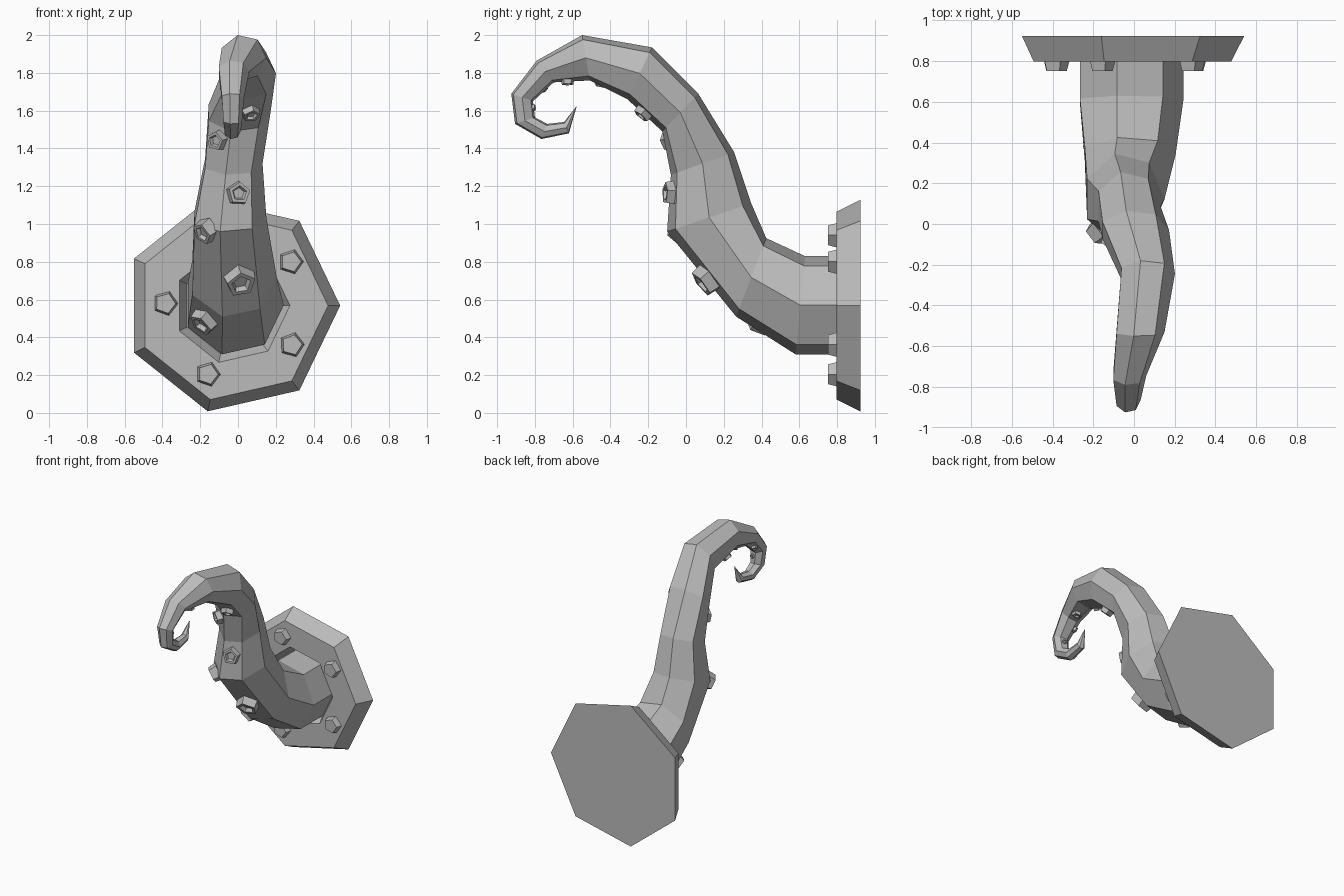
import bpy, bmesh, math
from mathutils import Vector

if "Cube" in bpy.data.objects:
    bpy.data.objects.remove(bpy.data.objects["Cube"])

grey = bpy.data.materials.new("mid grey")
grey.diffuse_color = (0.5, 0.5, 0.5, 1)
grey.use_nodes = True
grey.node_tree.nodes["Principled BSDF"].inputs["Base Color"].default_value = grey.diffuse_color

SIDES = 7
ANG = [2 * math.pi * i / SIDES for i in range(SIDES)]


def loft(name, rings):
    """Skin a list of equal-sized point rings and cap both ends."""
    bm = bmesh.new()
    vs = [[bm.verts.new(p) for p in r] for r in rings]
    n = len(vs[0])
    for a, b in zip(vs, vs[1:]):
        for i in range(n):
            j = (i + 1) % n
            bm.faces.new((a[i], a[j], b[j], b[i]))
    bm.faces.new(vs[0])
    bm.faces.new(vs[-1])
    bmesh.ops.recalc_face_normals(bm, faces=bm.faces[:])
    me = bpy.data.meshes.new(name)
    bm.to_mesh(me)
    bm.free()
    me.materials.append(grey)
    ob = bpy.data.objects.new(name, me)
    bpy.context.collection.objects.link(ob)
    return ob


def cup(name, pos, normal, up, profile):
    """Five-sided sucker from (radius, height) pairs."""
    n = normal.normalized()
    u = (up - n * up.dot(n)).normalized()
    v = n.cross(u)
    rings = []
    for r, h in profile:
        rings.append([pos + n * h + r * (u * math.cos(a) + v * math.sin(a))
                      for a in (2 * math.pi * k / 5 for k in range(5))])
    loft(name, rings)


# Wall plate: bevelled heptagon with a shallow sloped socket
CX, CZ = -0.033, 0.568
loft("wall_plate", [[Vector((CX + r * math.cos(a), y, CZ + r * math.sin(a))) for a in ANG]
                    for r, y in ((0.574, 0.923), (0.51, 0.797), (0.308, 0.797), (0.262, 0.88))])

# Tentacle: inner y,z / outer y,z / centre x / half width for each ring
SECTIONS = [
    (0.885, 0.31, 0.885, 0.83, -0.025, 0.267),
    (0.58, 0.31, 0.63, 0.83, -0.025, 0.267),
    (0.265, 0.51, 0.425, 0.925, -0.03, 0.235),
    (-0.10, 0.96, 0.345, 1.11, -0.05, 0.20),
    (-0.08, 1.26, 0.255, 1.38, -0.03, 0.16),
    (-0.125, 1.49, 0.065, 1.69, 0.0, 0.172),
    (-0.31, 1.66, -0.18, 1.935, 0.063, 0.138),
    (-0.51, 1.76, -0.55, 2.0, 0.026, 0.124),
    (-0.70, 1.75, -0.79, 1.865, -0.025, 0.085),
    (-0.81, 1.65, -0.925, 1.69, -0.03, 0.062),
    (-0.80, 1.565, -0.905, 1.53, -0.03, 0.052),
    (-0.735, 1.53, -0.765, 1.45, -0.03, 0.044),
    (-0.645, 1.54, -0.62, 1.48, -0.025, 0.032),
    (-0.583, 1.62, -0.579, 1.622, -0.02, 0.003),
]
rings = []
for yb, zb, yt, zt, cx, r in SECTIONS:
    c = Vector((cx, (yb + yt) / 2, (zb + zt) / 2))
    d = Vector((0, yt - yb, zt - zb)) / (2 * math.sin(ANG[2]))
    rings.append([c + Vector((r * math.cos(a), 0, 0)) + d * math.sin(a) for a in ANG])
loft("tentacle", rings)

# Suckers alternating between the two inner faces: ring position, radius
SUCKERS = [(1.62, 0.08), (2.42, 0.09), (2.97, 0.07), (3.65, 0.068), (4.7, 0.058),
           (5.55, 0.052), (6.7, 0.042), (7.6, 0.036), (8.4, 0.026), (9.4, 0.02)]
for k, (t, r) in enumerate(SUCKERS):
    i = int(t)
    f = t - i
    s = 4 if k % 2 == 0 else 5
    a = rings[i][s].lerp(rings[i + 1][s], f)
    b = rings[i][s + 1].lerp(rings[i + 1][s + 1], f)
    along = (rings[i + 1][s] + rings[i + 1][s + 1]) - (rings[i][s] + rings[i][s + 1])
    mid = (a + b) / 2
    centre = sum(rings[i], Vector()).lerp(sum(rings[i + 1], Vector()), f) / SIDES
    n = along.cross(b - a)
    if n.dot(mid - centre) < 0:
        n = -n
    cup(f"tentacle_sucker_{k + 1}", mid, n, along,
        ((r, -0.25 * r), (0.88 * r, 0.65 * r), (0.6 * r, 0.65 * r), (0.45 * r, 0.35 * r)))

# Studs on the plate face
STUDS = [(-0.385, 0.58), (0.28, 0.80), (0.285, 0.36), (-0.16, 0.205), (-0.16, 0.94)]
for k, (x, z) in enumerate(STUDS):
    out = Vector((x - CX, 0, z - CZ))
    cup(f"plate_stud_{k + 1}", Vector((x, 0.797, z)), Vector((0, -1, 0)), -out,
        ((0.07, -0.01), (0.055, 0.045)))
